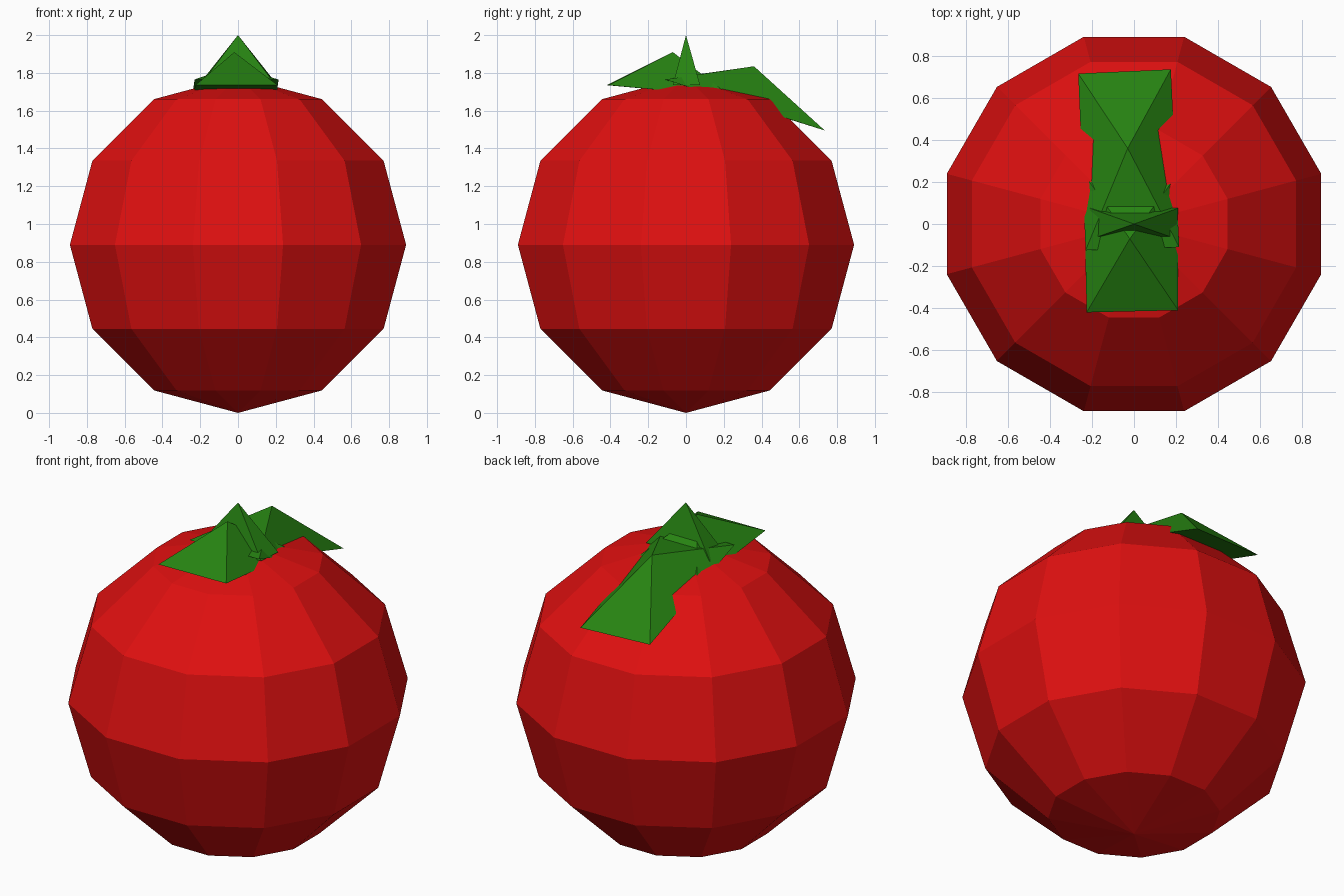
import bpy
import bmesh
import math
from mathutils import Matrix

cube = bpy.data.objects.get("Cube")
if cube:
    bpy.data.objects.remove(cube, do_unlink=True)


def make_material(name, colour):
    mat = bpy.data.materials.new(name)
    mat.use_nodes = True
    mat.diffuse_color = colour
    bsdf = next(n for n in mat.node_tree.nodes if n.type == 'BSDF_PRINCIPLED')
    bsdf.inputs["Base Color"].default_value = colour
    return mat


red = make_material("red skin", (0.74, 0.005, 0.005, 1))
green = make_material("leaf green", (0.02, 0.23, 0.006, 1))


def add_object(name, bm, mat):
    bmesh.ops.recalc_face_normals(bm, faces=bm.faces)
    mesh = bpy.data.meshes.new(name)
    bm.to_mesh(mesh)
    bm.free()
    mesh.materials.append(mat)
    obj = bpy.data.objects.new(name, mesh)
    bpy.context.collection.objects.link(obj)
    return obj


def add_pyramid(name, apex, base):
    """Four-sided pyramid; base corners are listed in order around the rim."""
    bm = bmesh.new()
    tip = bm.verts.new(apex)
    rim = [bm.verts.new(p) for p in base]
    bm.faces.new(rim)
    for i in range(4):
        bm.faces.new((rim[i], rim[(i + 1) % 4], tip))
    return add_object(name, bm, green)


# Faceted fruit body, turned half a segment so a flat side faces front
half = 0.89
bm = bmesh.new()
bmesh.ops.create_uvsphere(bm, u_segments=12, v_segments=6, radius=1)
waist = half / math.cos(math.radians(15))
bm.transform(Matrix.Translation((0, 0, half))
             @ Matrix.Diagonal((waist, waist, half, 1))
             @ Matrix.Rotation(math.radians(15), 4, 'Z'))
add_object("fruit_body", bm, red)

# Leaves resting on the crown, partly sunk into the body
add_pyramid("front_leaf", (-0.02, -0.07, 1.91),
            [(-0.225, -0.42, 1.735), (0.21, -0.41, 1.735),
             (0.21, 0.24, 1.675), (-0.24, 0.24, 1.675)])
add_pyramid("back_leaf", (-0.03, 0.36, 1.835),
            [(-0.23, -0.125, 1.765), (0.215, -0.11, 1.765),
             (0.175, 0.735, 1.495), (-0.265, 0.715, 1.505)])

# Upright narrow spike in the middle
add_pyramid("stem_spike", (0, 0, 2.0),
            [(-0.2, -0.07, 1.735), (0.2, -0.07, 1.735),
             (0.21, 0.075, 1.735), (-0.21, 0.075, 1.735)])
